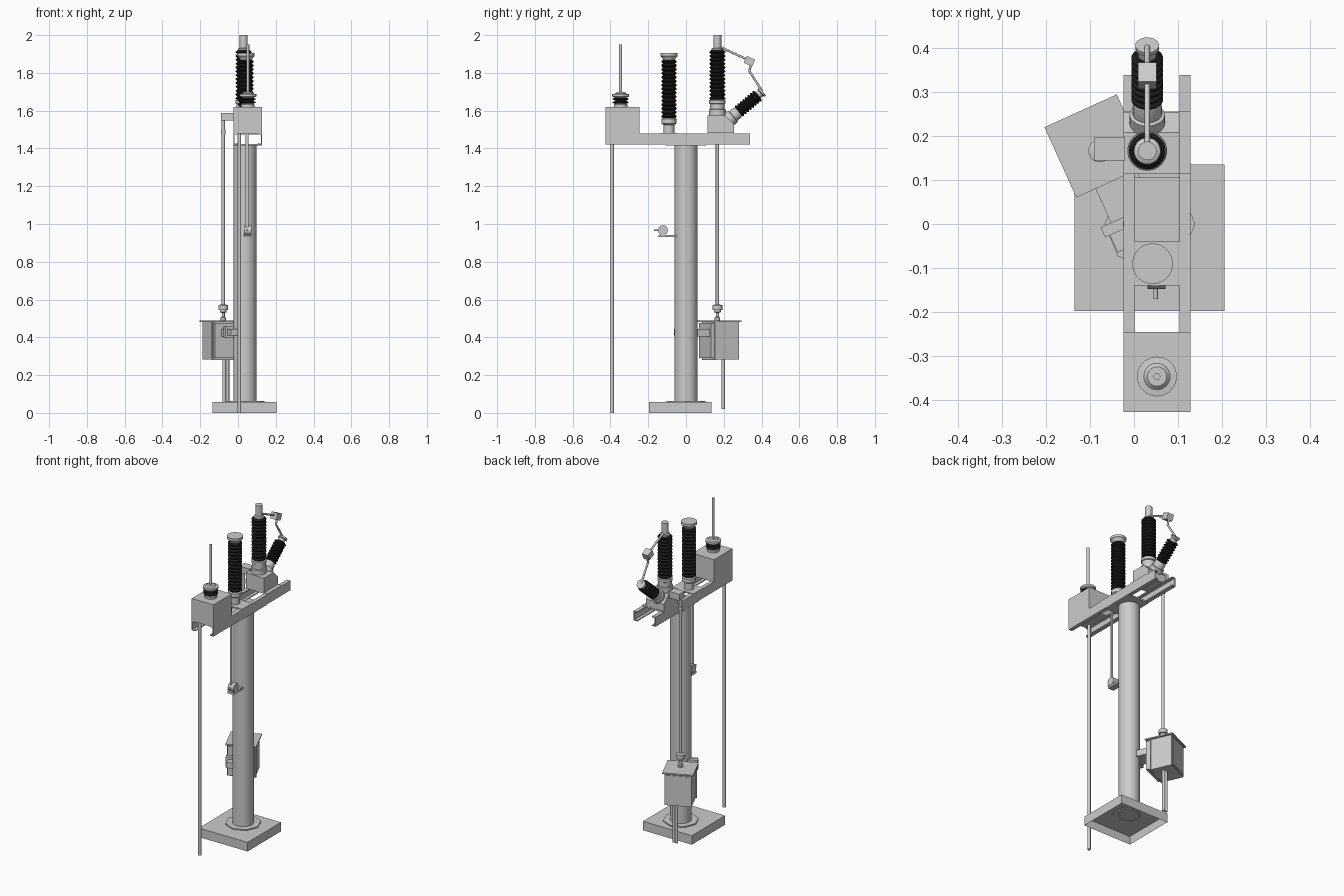
import bpy, bmesh, math
from mathutils import Matrix, Vector

if "Cube" in bpy.data.objects:
    bpy.data.objects.remove(bpy.data.objects["Cube"])

BLACK = bpy.data.materials.new("black_rubber")
BLACK.diffuse_color = (0.012, 0.012, 0.012, 1)
BLACK.use_nodes = True
BLACK.node_tree.nodes["Principled BSDF"].inputs["Base Color"].default_value = BLACK.diffuse_color


def finish(name, bm, mat=None, smooth=True):
    bmesh.ops.recalc_face_normals(bm, faces=bm.faces)
    for f in bm.faces:
        f.smooth = smooth
    for e in bm.edges:
        e.smooth = e.calc_face_angle(0) < math.radians(35)
    me = bpy.data.meshes.new(name)
    bm.to_mesh(me)
    bm.free()
    ob = bpy.data.objects.new(name, me)
    bpy.context.collection.objects.link(ob)
    if mat:
        me.materials.append(mat)
    return ob


def box(name, x0, x1, y0, y1, z0, z1, frame=Matrix()):
    bm = bmesh.new()
    bmesh.ops.create_cube(bm, size=1)
    for v in bm.verts:
        v.co = frame @ Vector((x0 + (v.co.x + .5) * (x1 - x0),
                               y0 + (v.co.y + .5) * (y1 - y0),
                               z0 + (v.co.z + .5) * (z1 - z0)))
    return finish(name, bm, smooth=False)


def prism(name, pts, a, b, axis):
    """Extrude an outline: axis 'x' takes (y, z) points, axis 'y' takes (x, z)."""
    place = (lambda p, t: (t, p[0], p[1])) if axis == 'x' else (lambda p, t: (p[0], t, p[1]))
    bm = bmesh.new()
    A, B = [[bm.verts.new(place(p, t)) for p in pts] for t in (a, b)]
    bm.faces.new(A)
    bm.faces.new(B)
    for i in range(len(pts)):
        j = (i + 1) % len(pts)
        bm.faces.new((A[i], A[j], B[j], B[i]))
    return finish(name, bm, smooth=False)


def lathe(name, profile, frame, mat=None, n=32):
    """Turn an (r, z) profile around the local z axis of frame."""
    bm = bmesh.new()
    rings = [[bm.verts.new(frame @ Vector((r * math.cos(2 * math.pi * i / n),
                                           r * math.sin(2 * math.pi * i / n), z)))
              for i in range(n)] for r, z in profile]
    for a, b in zip(rings, rings[1:]):
        for i in range(n):
            j = (i + 1) % n
            bm.faces.new((a[i], a[j], b[j], b[i]))
    bm.faces.new(rings[0])
    bm.faces.new(rings[-1])
    return finish(name, bm, mat)


def at(x, y, z=0):
    return Matrix.Translation((x, y, z))


def rod(name, p, q, r, n=16):
    p, q = Vector(p), Vector(q)
    d = q - p
    frame = Matrix.Translation(p) @ d.to_track_quat('Z', 'Y').to_matrix().to_4x4()
    return lathe(name, [(r, 0), (r, d.length)], frame, n=n)


def sheds(name, frame, z0, z1, count, r_in, r_out):
    prof, s = [], (z1 - z0) / count
    for i in range(count):
        z = z0 + i * s
        prof += [(r_in, z), (r_out, z + s * .4), (r_out, z + s * .6)]
    return lathe(name, prof + [(r_in, z1)], frame, BLACK)


# Hollow base, flange and pole
PX = .036
base = box("base_cover", -.135, .205, -.197, .135, 0, .057)
bm = bmesh.new()
bm.from_mesh(base.data)
bottom = [f for f in bm.faces if f.normal.z < -.9]
bmesh.ops.inset_region(bm, faces=bottom, thickness=.01)
for v in bottom[0].verts:
    v.co.z = .047
bm.to_mesh(base.data)
bm.free()
lathe("pole_flange", [(.103, .045), (.103, .064)], at(PX, 0), n=8)
lathe("pole", [(.061, .04), (.061, 1.42)], at(PX, 0))
box("pole_cap_plate", -.022, .126, -.105, .105, 1.415, 1.424)

# Two channel beams opening inward
T = .006
for side, s in (("left", 1), ("right", -1)):
    x = .052 - s * .076
    c = [(0, 1.42), (.025, 1.42), (.025, 1.42 + T), (T, 1.42 + T),
         (T, 1.48 - T), (.025, 1.48 - T), (.025, 1.48), (0, 1.48)]
    prism(side + "_channel_beam", [(x + s * u, z) for u, z in c], -.427, .338, 'y')

# Control box with bushing and antenna rod
box("front_control_box", -.024, .128, -.427, -.245, 1.478, 1.62)
f = at(.052, -.346)
lathe("bushing_base", [(.036, 1.62), (.036, 1.632), (.028, 1.64)], f)
sheds("bushing_sheds", f, 1.635, 1.67, 2, .028, .042)
lathe("bushing_cap", [(.026, 1.665), (.045, 1.676), (.045, 1.688), (.03, 1.69), (.022, 1.698)], f)
rod("top_rod", (.052, -.346, 1.69), (.052, -.346, 1.95), .008)
rod("long_front_conduit", (.007, -.391, 0), (.007, -.391, 1.48), .01)

# Middle post insulator
box("post_mount_plate", -.024, .128, -.14, -.04, 1.474, 1.483)
f = at(.042, -.09)
lathe("post_foot", [(.029, 1.48), (.029, 1.525), (.04, 1.532), (.04, 1.556), (.032, 1.562)], f)
sheds("post_sheds", f, 1.56, 1.87, 15, .032, .041)
lathe("post_cap", [(.032, 1.868), (.036, 1.88), (.046, 1.89), (.046, 1.905)], f)

# Switch housing with sloped rear shoulder
box("housing_plate", -.024, .128, .115, .255, 1.476, 1.484)
prism("switch_housing", [(.113, 1.48), (.253, 1.48), (.253, 1.53), (.208, 1.575), (.113, 1.575)],
      -.024, .103, 'x')

# Upright insulator
f = at(.03, .166)
lathe("upright_foot", [(.045, 1.575), (.045, 1.605), (.039, 1.608), (.039, 1.635),
                       (.044, 1.638), (.044, 1.655), (.034, 1.66)], f)
sheds("upright_sheds", f, 1.655, 1.92, 13, .033, .042)
lathe("upright_terminal", [(.03, 1.915), (.03, 1.928), (.021, 1.932), (.021, 2.0)], f)

# Leaning insulator
f = at(.03, .225, 1.55) @ Matrix.Rotation(math.radians(-50), 4, 'X')
lathe("leaning_foot", [(.04, -.02), (.04, .03), (.033, .033), (.033, .055), (.028, .075)], f)
sheds("leaning_sheds", f, .068, .205, 8, .027, .036)
lathe("leaning_cap", [(.02, .2), (.02, .222), (.027, .226), (.027, .236)], f)

# Jumper link with square block between the two terminals
rod("jumper_upper", (.03, .17, 1.942), (.03, .335, 1.866), .006)
box("jumper_block", -.021, .021, -.024, .024, -.02, .02,
    at(.03, .336, 1.862) @ Matrix.Rotation(math.radians(-25), 4, 'X'))
rod("jumper_middle", (.03, .345, 1.85), (.03, .335, 1.808), .006)
rod("jumper_lower", (.03, .335, 1.81), (.03, .402, 1.705), .006)

# Drive crank and vertical drive rod
RX, RY = -.078, .166
box("crank_box", -.091, -.02, .144, .196, 1.547, 1.588)
rod("drive_rod", (RX, RY, .56), (RX, RY, 1.55), .0085)
rod("rod_upper_joint", (RX, RY, 1.475), (RX, RY, 1.5), .012)
lathe("rod_coupling", [(.008, .48), (.014, .49), (.014, .505), (.008, .51), (.008, .53),
                       (.018, .533), (.018, .545), (.026, .546), (.026, .57), (.012, .574)], at(RX, RY), n=16)

# Turned drive cabinet with lid, pole-side flange and door
F = at(-.085, .177) @ Matrix.Rotation(math.radians(24.4), 4, 'Z')
box("cabinet_body", -.079, .079, -.055, .078, .282, .482, F)
box("cabinet_back", -.079, .079, -.084, -.062, .29, .475, F)
box("cabinet_flange", -.085, .085, -.064, -.054, .28, .482, F)
box("cabinet_lid", -.09, .09, -.0875, .0875, .48, .488, F)
box("cabinet_door", -.07, .07, .07, .082, .292, .472, F)

# Bracket from cabinet to pole
box("bracket_arm", -.042, .06, -.175, -.08, .405, .445, F)
box("bracket_crossbar", -.068, .06, -.197, -.172, .4, .46, F)
box("bracket_clamp", -.056, .03, -.24, -.195, .41, .445, F)

# Cable conduits under the cabinet
for i, x in enumerate((-.073, -.055)):
    rod("cable_conduit_%d" % i, (x, .197, .02), (x, .197, .285), .009)

# Front hanging strap with pulley and support shelf
box("pull_strap", .041, .056, -.1405, -.139, .95, 1.48)
rod("strap_pulley", (.032, -.122, .967), (.072, -.122, .967), .026, 24)
box("pulley_shelf", .03, .07, -.146, -.02, .93, .943)
rod("pulley_pin", (.049, -.17, .967), (.049, -.122, .967), .005, 12)
